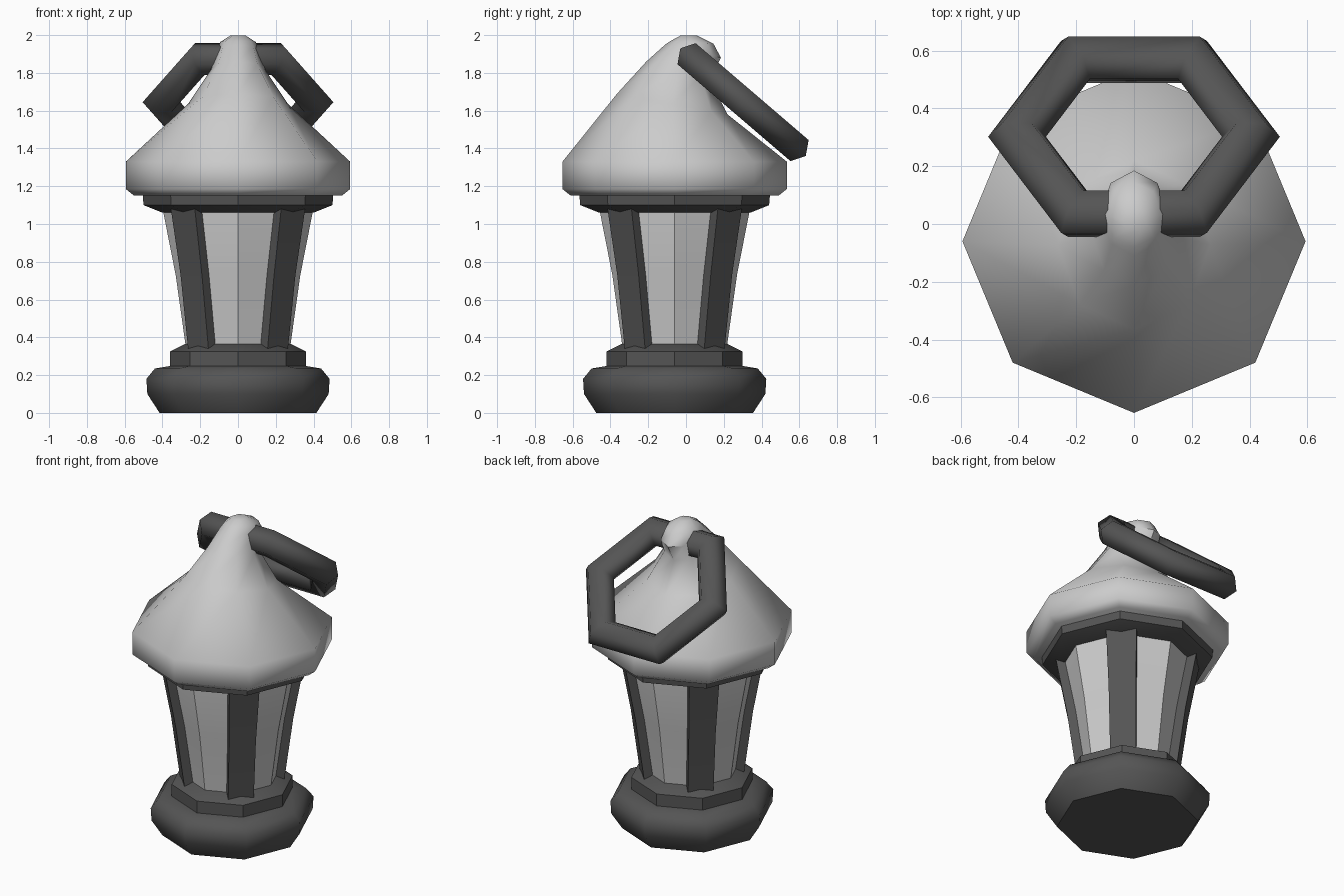
import bpy, bmesh
from math import sin, cos, pi, radians
from mathutils import Vector

if "Cube" in bpy.data.objects:
    bpy.data.objects.remove(bpy.data.objects["Cube"])

CY = -0.06  # lantern axis in y

dark = bpy.data.materials.new("dark_metal")
dark.diffuse_color = (0.09, 0.09, 0.09, 1)
dark.use_nodes = True
dark.node_tree.nodes["Principled BSDF"].inputs["Base Color"].default_value = dark.diffuse_color


def finish(bm, name, mat=None, angle=40):
    bmesh.ops.recalc_face_normals(bm, faces=bm.faces)
    me = bpy.data.meshes.new(name)
    bm.to_mesh(me)
    bm.free()
    ob = bpy.data.objects.new(name, me)
    bpy.context.collection.objects.link(ob)
    if mat:
        me.materials.append(mat)
    bpy.ops.object.select_all(action='DESELECT')
    ob.select_set(True)
    bpy.context.view_layer.objects.active = ob
    bpy.ops.object.shade_smooth_by_angle(angle=radians(angle))
    return ob


def level(r, z):
    """Level ring: half width, front y and z, back y and z."""
    return (r, CY - r, z, CY + r, z)


def loft(name, rings, mat=None, angle=40, n=8):
    bm = bmesh.new()
    loops = []
    for rx, yf, zf, yb, zb in rings:
        loop = []
        for i in range(n):
            a = 2 * pi * i / n
            t = (1 + sin(a)) / 2
            loop.append(bm.verts.new((rx * cos(a), yf + (yb - yf) * t, zf + (zb - zf) * t)))
        loops.append(loop)
    for a, b in zip(loops, loops[1:]):
        for i in range(n):
            j = (i + 1) % n
            bm.faces.new((a[i], a[j], b[j], b[i]))
    bm.faces.new(loops[0])
    bm.faces.new(loops[-1])
    return finish(bm, name, mat, angle)


# Base and lower collar
loft("base", [level(r, z) for r, z in
     [(0.415, 0), (0.48, 0.10), (0.485, 0.18), (0.44, 0.235), (0.35, 0.25)]], dark, 55)
loft("lower_collar", [level(r, z) for r, z in
     [(0.36, 0.24), (0.36, 0.325), (0.28, 0.365)]], dark)

# Glass body
loft("glass", [level(r, z) for r, z in
     [(0.275, 0.34), (0.33, 0.73), (0.395, 1.06), (0.395, 1.1)]])

# Upper collar below the eaves
loft("upper_collar", [level(r, z) for r, z in
     [(0.40, 1.06), (0.50, 1.10), (0.505, 1.16)]], dark)

# Roof with its tip bent backwards
loft("roof", [
    level(0.55, 1.15), level(0.594, 1.185), level(0.594, 1.33),
    (0.265, -0.365, 1.69, 0.22, 1.58),
    (0.145, -0.21, 1.86, 0.125, 1.77),
    (0.115, -0.11, 1.95, 0.185, 1.88),
    (0.095, -0.08, 1.97, 0.145, 1.955),
    (0.04, -0.03, 1.997, 0.055, 1.999)], None, 50)

# Four bent posts on the diagonals
for k in range(4):
    a = pi / 4 + k * pi / 2
    out = Vector((cos(a), sin(a), 0))
    side = Vector((-sin(a), cos(a), 0))
    bm = bmesh.new()
    loops = []
    for z, r, w in [(0.32, 0.295, 0.076), (0.73, 0.35, 0.08), (1.09, 0.415, 0.09)]:
        c = Vector((0, CY, z))
        loops.append([bm.verts.new(c + out * (r - d) + side * s * w)
                      for d, s in [(0, -1), (0, 1), (0.09, 1), (0.09, -1)]])
    for p, q in zip(loops, loops[1:]):
        for i in range(4):
            j = (i + 1) % 4
            bm.faces.new((p[i], p[j], q[j], q[i]))
    bm.faces.new(loops[0])
    bm.faces.new(loops[-1])
    finish(bm, f"post_{k + 1}", dark, 30)

# Six-sided carrying ring hanging through the tip
bpy.ops.mesh.primitive_torus_add(major_segments=6, minor_segments=6,
                                 major_radius=0.405, minor_radius=0.10,
                                 location=(0, 0.302, 1.645),
                                 rotation=(radians(-40.6), 0, 0))
ring = bpy.context.object
ring.name = "carrying_ring"
ring.scale.z = 0.85
ring.data.materials.append(dark)
bpy.ops.object.shade_smooth_by_angle(angle=radians(65))
